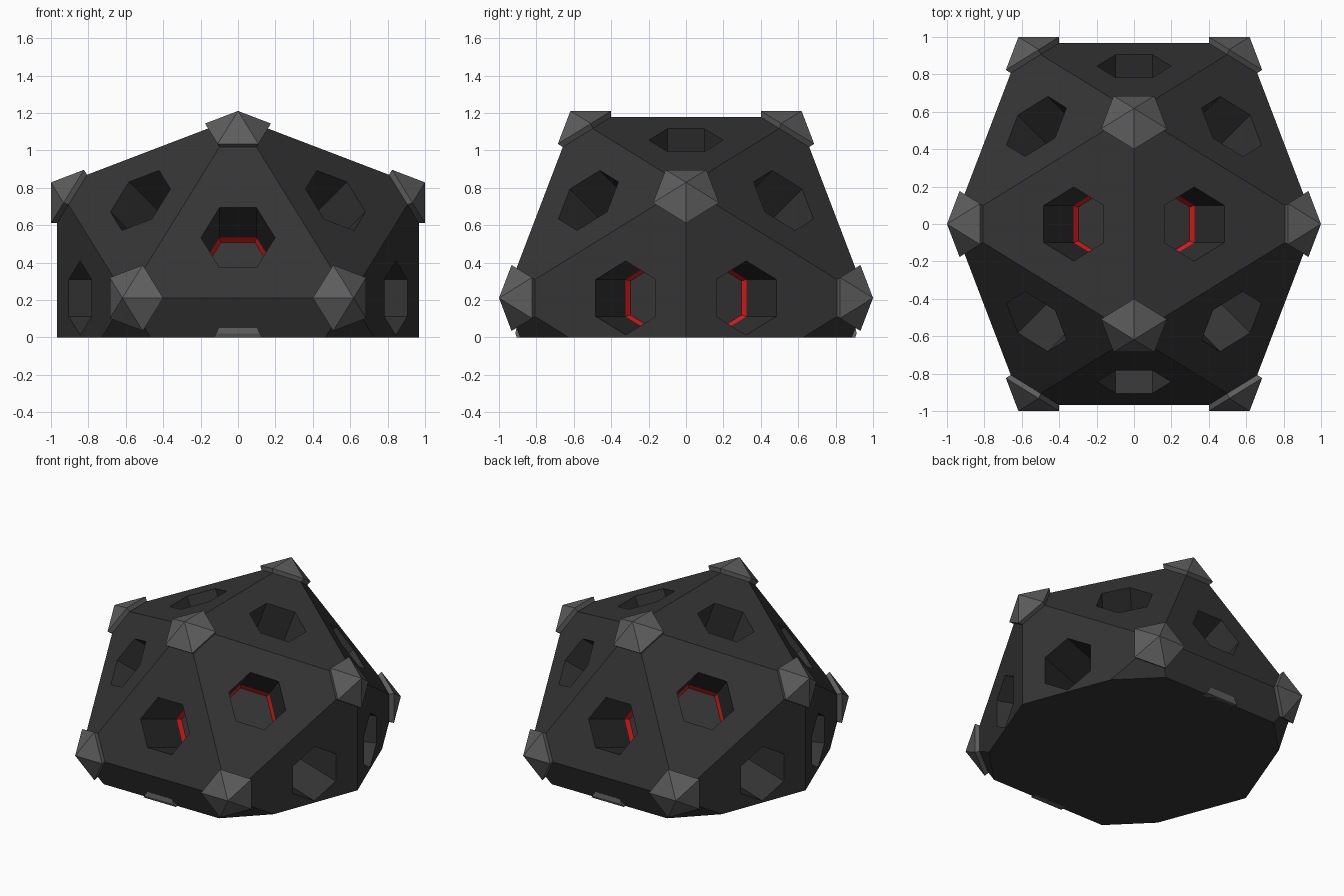
import bpy, bmesh
from mathutils import Vector

if "Cube" in bpy.data.objects:
    bpy.data.objects.remove(bpy.data.objects["Cube"])

PHI = (1 + 5 ** 0.5) / 2
BODY, SHELL = 0.5977, 0.618          # half edge lengths of body and cap icosahedra
HEX_R, RED_R, FLOOR_R = 0.198, 0.456, 0.42
CENTRE = Vector((0, 0, 0.211))


def material(name, rgb):
    m = bpy.data.materials.new(name)
    m.diffuse_color = (*rgb, 1)
    m.use_nodes = True
    m.node_tree.nodes["Principled BSDF"].inputs["Base Color"].default_value = m.diffuse_color
    return m


def make(name, bm, mat, weld=True):
    if weld:
        bmesh.ops.remove_doubles(bm, verts=bm.verts, dist=1e-5)
    me = bpy.data.meshes.new(name)
    bm.to_mesh(me)
    bm.free()
    ob = bpy.data.objects.new(name, me)
    bpy.context.collection.objects.link(ob)
    me.materials.append(mat)
    return ob


def poly(bm, pts):
    return bm.faces.new([bm.verts.new(p + CENTRE) for p in pts])


def ico_points(a):
    out = []
    for s in (-a, a):
        for t in (-a * PHI, a * PHI):
            out += [Vector((0, s, t)), Vector((s, t, 0)), Vector((t, 0, s))]
    return out


def ico_faces(a):
    bm = bmesh.new()
    for p in ico_points(a):
        bm.verts.new(p)
    bmesh.ops.convex_hull(bm, input=bm.verts)
    tris = []
    for f in bm.faces:
        A, B, C = [v.co.copy() for v in f.verts]
        if (B - A).cross(C - A).dot(A + B + C) < 0:
            B, C = C, B
        tris.append((A, B, C))
    bm.free()
    return tris


dark = material("charcoal", (0.035, 0.035, 0.035))
grey = material("mid_grey", (0.11, 0.11, 0.11))
red = material("red", (0.8, 0.01, 0.01))

# Body with a deep hexagonal socket in every upper face, red band at its base
body, bands = bmesh.new(), bmesh.new()
for tri in ico_faces(BODY):
    c = sum(tri, Vector()) / 3
    if (c + CENTRE).z < 0:
        poly(body, tri)
        continue
    n = c.normalized()
    hexa = []
    for i in range(3):
        A, B = tri[i], tri[(i + 1) % 3]
        along = (B - A).normalized()
        out = ((A + B) / 2 - c).normalized() * HEX_R * 0.866
        hexa += [c + out - along * HEX_R / 2, c + out + along * HEX_R / 2]
    for i in range(3):
        A, B = tri[i], tri[(i + 1) % 3]
        poly(body, (A, B, hexa[2 * i + 1], hexa[2 * i]))
        poly(body, (A, hexa[2 * i], hexa[2 * i - 1]))
    mid = [p - n * (c.length - RED_R) for p in hexa]
    floor = [p * (FLOOR_R / RED_R) for p in mid]
    for i in range(6):
        poly(body, (hexa[i - 1], hexa[i], mid[i], mid[i - 1]))
        poly(bands, (mid[i - 1], mid[i], floor[i], floor[i - 1]))
    poly(body, floor)

# Flat base cut
bmesh.ops.remove_doubles(body, verts=body.verts, dist=1e-5)
cut = bmesh.ops.bisect_plane(body, geom=body.verts[:] + body.edges[:] + body.faces[:],
                             plane_co=(0, 0, 0), plane_no=(0, 0, 1), clear_inner=True)
rim = [e for e in cut["geom_cut"] if isinstance(e, bmesh.types.BMEdge)]
base = bmesh.ops.contextual_create(body, geom=rim)["faces"]
for f in base:
    f.normal_update()
    if f.normal.z > 0:
        f.normal_flip()
make("body", body, dark)
make("socket_bands", bands, red)

# Five-sided corner caps
pts = ico_points(SHELL)
caps = bmesh.new()
for apex in pts:
    if (apex + CENTRE).z < 0:
        continue
    near = [q for q in pts if 0.1 < (q - apex).length < 2.1 * SHELL]
    axis = apex.normalized()
    u = (near[0] - axis * near[0].dot(axis)).normalized()
    w = axis.cross(u)
    from_angle = lambda q: Vector((1, 0)).angle_signed(Vector((q.dot(u), q.dot(w))))
    near.sort(key=from_angle, reverse=True)
    top = [apex + (q - apex).normalized() * 0.218 for q in near]
    low = [p - (q + apex).normalized() * 0.05 for p, q in zip(top, near)]
    for i in range(5):
        poly(caps, (apex, top[i - 1], top[i]))
        poly(caps, (top[i - 1], low[i - 1], low[i], top[i]))
    poly(caps, low[::-1])
bmesh.ops.remove_doubles(caps, verts=caps.verts, dist=1e-5)
bmesh.ops.recalc_face_normals(caps, faces=caps.faces)
make("corner_caps", caps, grey)

# Small feet at the front and back of the base
for name, s in (("front_foot", -1), ("back_foot", 1)):
    bm = bmesh.new()
    for x in (-1, 1):
        for p in ((0.10, 0.907, 0.05), (0.118, 0.912, 0.02), (0.13, 0.905, 0),
                  (0.10, 0.86, 0.05), (0.13, 0.86, 0)):
            bm.verts.new((x * p[0], s * p[1], p[2]))
    bmesh.ops.convex_hull(bm, input=bm.verts)
    bmesh.ops.recalc_face_normals(bm, faces=bm.faces)
    make(name, bm, grey)
